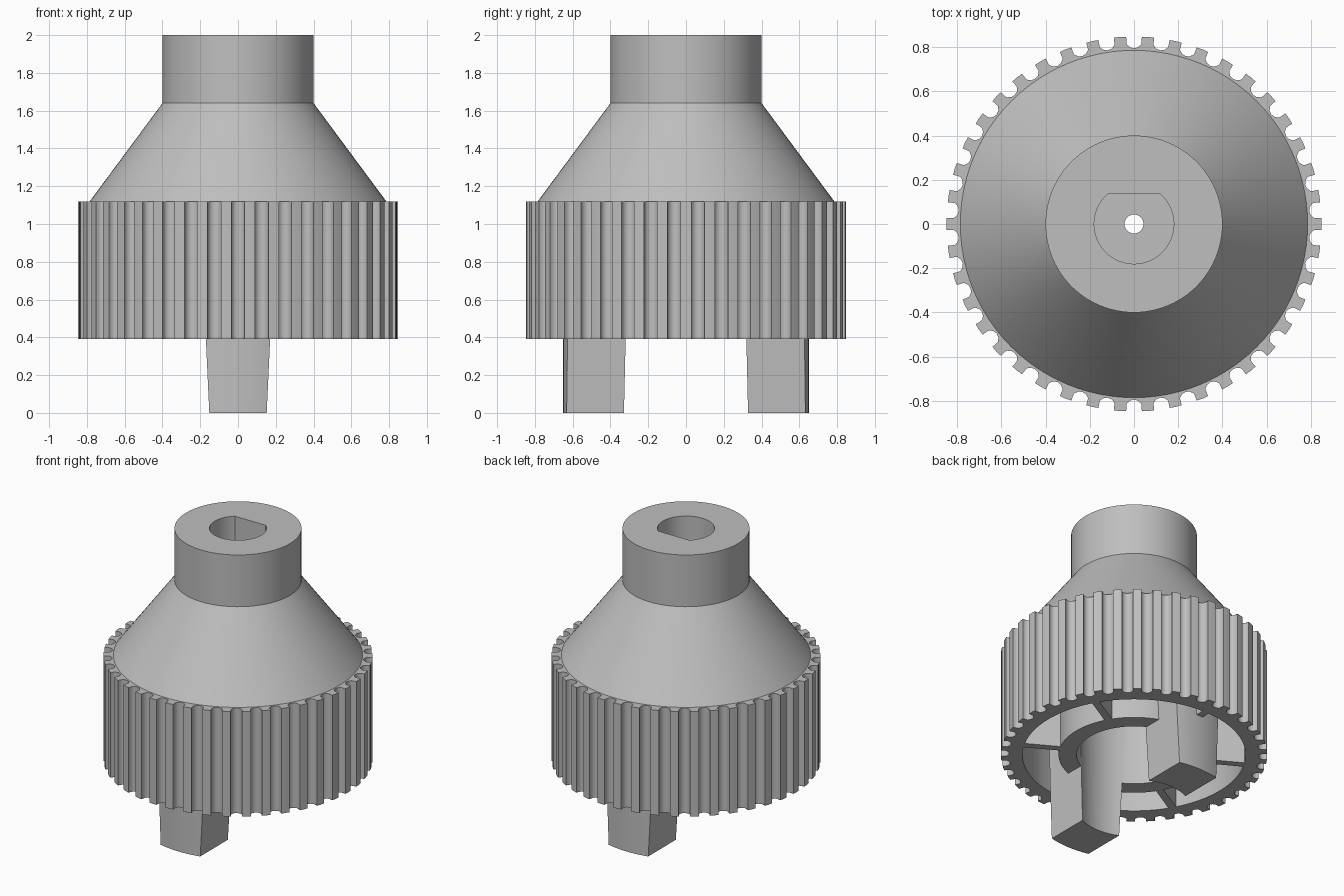
import bpy, bmesh
from math import sin, cos, pi, sqrt, radians, tau

cube = bpy.data.objects.get("Cube")
if cube:
    bpy.data.objects.remove(cube, do_unlink=True)

grey = bpy.data.materials.new("plain_grey")
grey.use_nodes = True
grey.diffuse_color = (0.52, 0.52, 0.52, 1)
grey.node_tree.nodes["Principled BSDF"].inputs["Base Color"].default_value = (0.52, 0.52, 0.52, 1)


def finish(name, bm):
    bmesh.ops.recalc_face_normals(bm, faces=bm.faces)
    mesh = bpy.data.meshes.new(name)
    bm.to_mesh(mesh)
    bm.free()
    mesh.materials.append(grey)
    ob = bpy.data.objects.new(name, mesh)
    bpy.context.collection.objects.link(ob)
    bpy.ops.object.select_all(action='DESELECT')
    ob.select_set(True)
    bpy.context.view_layer.objects.active = ob
    bpy.ops.object.shade_smooth_by_angle(angle=radians(32))
    return ob


def loft(name, rings, closed=True):
    """Join rings of points; closed loops back to the first ring, else caps the ends."""
    bm = bmesh.new()
    loops = [[bm.verts.new(p) for p in ring] for ring in rings]
    n = len(loops[0])
    pairs = list(zip(loops, loops[1:]))
    if closed:
        pairs.append((loops[-1], loops[0]))
    else:
        bm.faces.new(loops[0])
        bm.faces.new(loops[-1])
    for a, b in pairs:
        for i in range(n):
            j = (i + 1) % n
            bm.faces.new((a[i], a[j], b[j], b[i]))
    return finish(name, bm)


# Key sizes
SKIRT_Z, SHOULDER_Z, CEILING_Z = 0.39, 1.12, 1.04
BORE_R, TUBE_R, WALL_R = 0.365, 0.48, 0.71
N = 96


def circle(r, z):
    return [(r * cos(tau * i / N), r * sin(tau * i / N), z) for i in range(N)]


def d_shape(r, flat, z):
    pts = []
    for i in range(N):
        t = tau * i / N
        rr = min(r, flat / sin(t)) if sin(t) > 0.01 else r
        pts.append((rr * cos(t), rr * sin(t), z))
    return pts


# Hub body: cone, neck, keyed socket, pin hole, lower bore and inner tube
loft("hub_body", [
    circle(0.785, SHOULDER_Z), circle(0.4, 1.64), circle(0.4, 2.0),
    d_shape(0.18, 0.135, 2.0), d_shape(0.18, 0.135, 1.32),
    circle(0.043, 1.32), circle(0.043, 1.14),
    circle(BORE_R, 1.14), circle(BORE_R, SKIRT_Z),
    circle(TUBE_R, SKIRT_Z), circle(TUBE_R, CEILING_Z),
    circle(WALL_R + 0.01, CEILING_Z), circle(WALL_R + 0.01, SHOULDER_Z - 0.01),
])

# Grooved grip ring: round flutes cut into a cylinder
TEETH, RIM_R, FLUTE_C, FLUTE_R = 42, 0.848, 0.832, 0.038
outline = []
for k in range(TEETH):
    mid = pi / 2 + tau * k / TEETH
    for s in range(9):
        a = pi + radians(112) * (1 - s / 4)
        u, v = FLUTE_C + FLUTE_R * cos(a), FLUTE_R * sin(a)
        # run the flute counter-clockwise around the ring
        outline.append((u * cos(mid) - v * sin(mid), u * sin(mid) + v * cos(mid)))
    tip = mid + pi / TEETH
    outline.append((RIM_R * cos(tip), RIM_R * sin(tip)))


def inner(p):
    f = WALL_R / sqrt(p[0] ** 2 + p[1] ** 2)
    return p[0] * f, p[1] * f


loft("grip_ring", [
    [(*p, SKIRT_Z) for p in outline],
    [(*p, SHOULDER_Z) for p in outline],
    [(*inner(p), SHOULDER_Z) for p in outline],
    [(*inner(p), SKIRT_Z) for p in outline],
])

# Six ribs between the inner tube and the grip ring
for k in range(6):
    a = radians(30 + 60 * k)

    def rib_ring(z, a=a):
        corners = [(TUBE_R - 0.02, -0.025), (WALL_R + 0.02, -0.025),
                   (WALL_R + 0.02, 0.025), (TUBE_R - 0.02, 0.025)]
        return [(u * cos(a) - v * sin(a), u * sin(a) + v * cos(a), z) for u, v in corners]

    loft(f"rib_{k + 1}", [rib_ring(SKIRT_Z), rib_ring(CEILING_Z + 0.02)], closed=False)


# Two drive legs: curved inner and outer faces, narrowing downward
def leg_ring(half, z, side):
    xs = [half * (i / 6 - 1) for i in range(13)]
    pts = [(x, sqrt(0.65 ** 2 - x * x)) for x in xs]
    pts += [(x, sqrt(0.362 ** 2 - x * x)) for x in reversed(xs)]
    return [(x * side, y * side, z) for x, y in pts]


for name, side in (("front_leg", -1), ("back_leg", 1)):
    loft(name, [leg_ring(0.152, 0, side), leg_ring(0.17, SKIRT_Z, side),
                leg_ring(0.195, CEILING_Z + 0.02, side)], closed=False)
